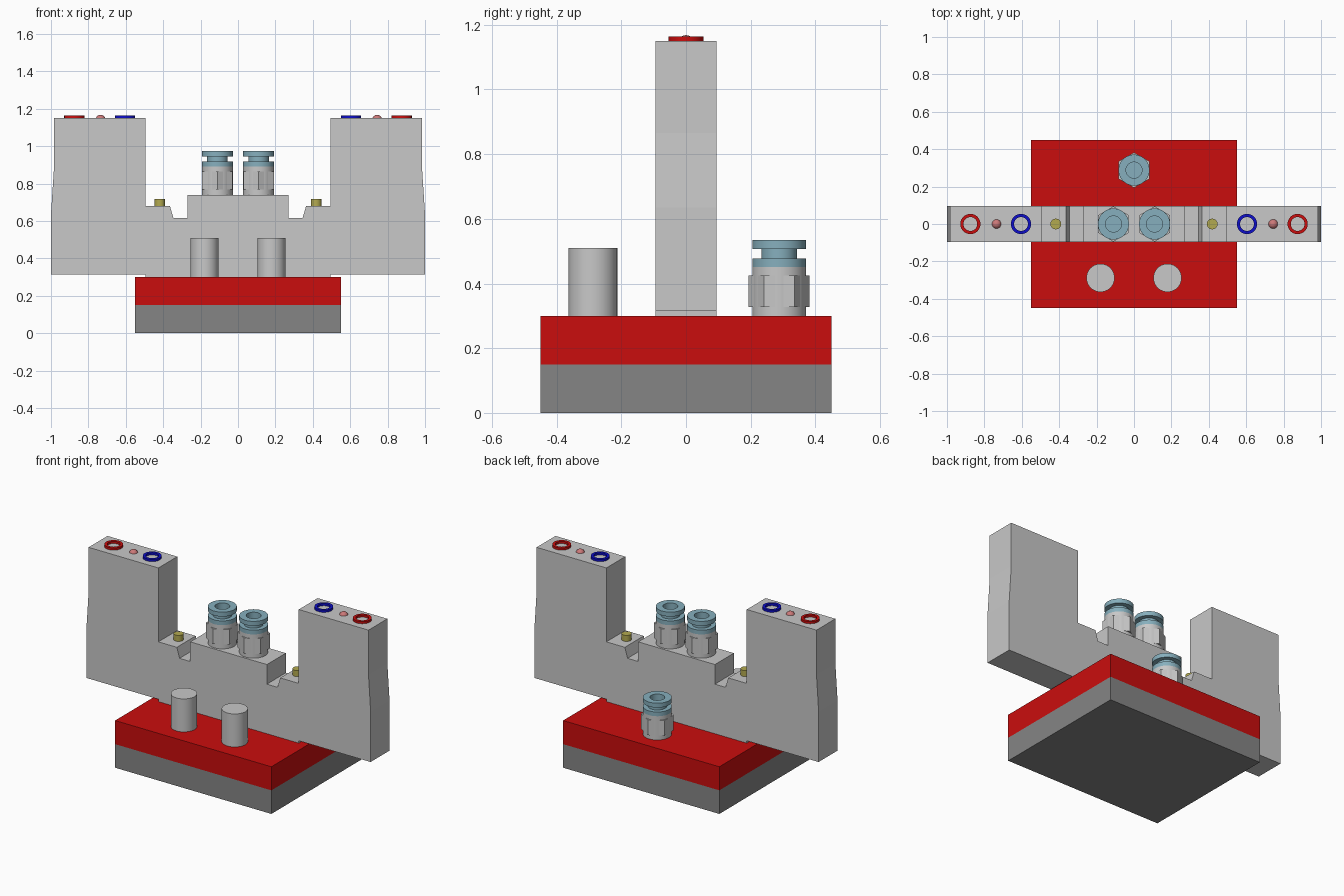
import bpy, bmesh, math

if "Cube" in bpy.data.objects:
    bpy.data.objects.remove(bpy.data.objects["Cube"])


def material(name, rgb):
    m = bpy.data.materials.new(name)
    m.diffuse_color = (*rgb, 1)
    m.use_nodes = True
    m.node_tree.nodes["Principled BSDF"].inputs["Base Color"].default_value = m.diffuse_color
    return m


LIGHT = material("light grey", (0.58, 0.58, 0.58))
DARK = material("dark grey", (0.235, 0.235, 0.235))
RED = material("red", (0.59, 0.004, 0.004))
BLUE = material("blue", (0.004, 0.004, 0.58))
TEAL = material("pale teal", (0.24, 0.43, 0.51))
YELLOW = material("brass yellow", (0.45, 0.40, 0.08))
PINK = material("pink", (0.60, 0.19, 0.19))


def finish(name, bm, mat, loc=(0, 0, 0), smooth=False):
    bmesh.ops.recalc_face_normals(bm, faces=bm.faces[:])
    me = bpy.data.meshes.new(name)
    bm.to_mesh(me)
    bm.free()
    me.materials.append(mat)
    if smooth:
        me.shade_smooth()
        me.set_sharp_from_angle(angle=math.radians(35))
    ob = bpy.data.objects.new(name, me)
    ob.location = loc
    bpy.context.collection.objects.link(ob)
    return ob


def box(name, mat, size, z0):
    bm = bmesh.new()
    bmesh.ops.create_cube(bm, size=1)
    bmesh.ops.scale(bm, vec=size, verts=bm.verts[:])
    finish(name, bm, mat, (0, 0, z0 + size[2] / 2))


def lathe(name, mat, profile, loc, n=40, closed=False, start=0.0, smooth=True):
    """Revolve (radius, height) points; radius 0 becomes a pole."""
    bm = bmesh.new()
    rings = []
    for r, z in profile:
        if r == 0:
            rings.append([bm.verts.new((0, 0, z))] * n)
        else:
            angles = [start + 2 * math.pi * i / n for i in range(n)]
            rings.append([bm.verts.new((r * math.cos(a), r * math.sin(a), z)) for a in angles])
    pairs = list(zip(rings, rings[1:]))
    if closed:
        pairs.append((rings[-1], rings[0]))
    for a, b in pairs:
        for i in range(n):
            j = (i + 1) % n
            quad = list(dict.fromkeys((a[i], a[j], b[j], b[i])))
            bm.faces.new(quad)
    return finish(name, bm, mat, loc, smooth)


def cylinder(name, mat, r, z0, z1, loc, n=40, **kw):
    return lathe(name, mat, [(0, z0), (r, z0), (r, z1), (0, z1)], loc, n, **kw)


# Two-layer base
box("base_lower", DARK, (1.10, 0.90, 0.15), 0)
box("base_upper", RED, (1.10, 0.90, 0.15), 0.15)

# Upright body: mirrored half profile, extruded through its thickness
half = [(0.494, 0.30), (0.494, 0.315), (1.0, 0.315), (1.0, 0.635), (0.985, 0.865),
        (0.985, 1.15), (0.494, 1.15), (0.494, 0.68), (0.364, 0.68), (0.345, 0.615),
        (0.27, 0.615), (0.27, 0.74)]
outline = half + [(-x, z) for x, z in reversed(half)]
bm = bmesh.new()
face = bm.faces.new([bm.verts.new((x, -0.095, z)) for x, z in outline])
ext = bmesh.ops.extrude_face_region(bm, geom=[face])
bmesh.ops.translate(bm, vec=(0, 0.19, 0),
                    verts=[v for v in ext["geom"] if isinstance(v, bmesh.types.BMVert)])
finish("upright_body", bm, LIGHT)


# Push-in hose fitting: round stem, hex collar, coloured release sleeve
def fitting(name, loc):
    cylinder(name + "_stem", LIGHT, 0.083, 0, 0.151, loc)
    cylinder(name + "_hex", LIGHT, 0.0945, 0.028, 0.125, loc, n=6, start=math.pi / 2, smooth=False)
    sleeve = [(0, 0.152), (0.083, 0.151), (0.083, 0.178), (0.055, 0.178), (0.055, 0.206),
              (0.083, 0.206), (0.083, 0.234), (0.043, 0.234), (0.043, 0.175), (0, 0.175)]
    lathe(name + "_sleeve", TEAL, sleeve, loc)


fitting("fitting_left", (-0.11, 0, 0.74))
fitting("fitting_right", (0.11, 0, 0.74))
fitting("fitting_back", (0, 0.288, 0.30))

# Paired details on each side
for side, s in (("left", -1), ("right", 1)):
    cylinder("peg_" + side, LIGHT, 0.0755, 0.30, 0.51, (s * 0.179, -0.288, 0))
    cylinder("pin_" + side, YELLOW, 0.029, 0.67, 0.718, (s * 0.418, 0, 0), n=16)
    ring = [(0.037, 1.149), (0.054, 1.149), (0.054, 1.164), (0.037, 1.164)]
    lathe("outer_port_ring_" + side, RED, ring, (s * 0.875, 0, 0), closed=True)
    lathe("inner_port_ring_" + side, BLUE, ring, (s * 0.604, 0, 0), closed=True)
    bm = bmesh.new()
    bmesh.ops.create_uvsphere(bm, u_segments=24, v_segments=12, radius=0.026)
    finish("indicator_" + side, bm, PINK, (-0.735 if s < 0 else 0.744, 0, 1.142), True)
